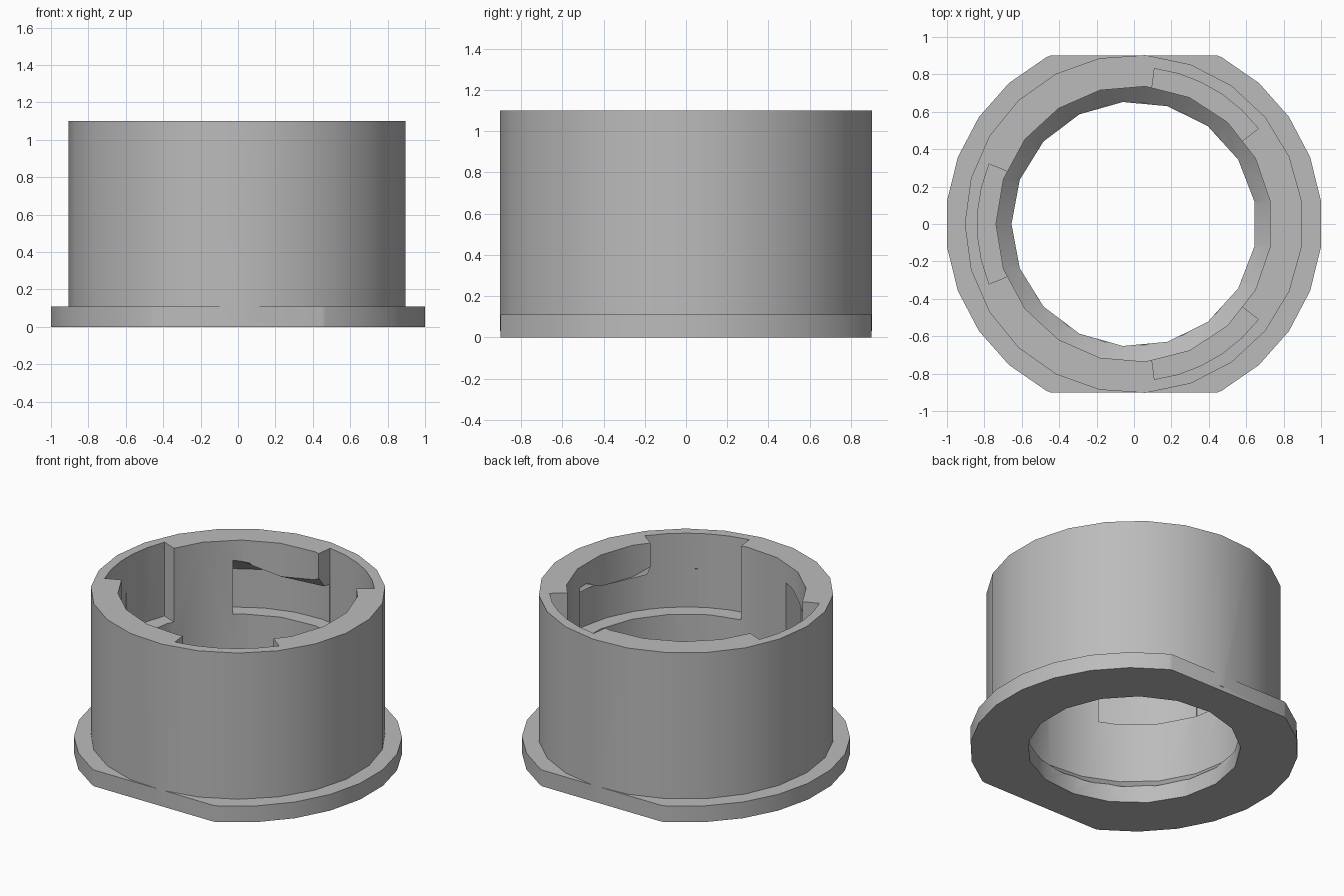
import bpy, bmesh, math

if "Cube" in bpy.data.objects:
    bpy.data.objects.remove(bpy.data.objects["Cube"], do_unlink=True)

HEIGHT = 1.1
FLANGE_H = 0.11
SLOT_FLOOR = 0.6

grey = bpy.data.materials.new("plain_grey")
grey.use_nodes = True
colour = (0.5, 0.5, 0.5, 1)
grey.diffuse_color = colour
grey.node_tree.nodes["Principled BSDF"].inputs["Base Color"].default_value = colour


def loft(name, rings):
    """Solid through a stack of rings that share one vertex count."""
    bm = bmesh.new()
    loops = [[bm.verts.new(p) for p in ring] for ring in rings]
    n = len(loops[0])
    for low, high in zip(loops, loops[1:]):
        for i in range(n):
            j = (i + 1) % n
            bm.faces.new((low[i], low[j], high[j], high[i]))
    bm.faces.new(loops[0][::-1])
    bm.faces.new(loops[-1])
    bmesh.ops.recalc_face_normals(bm, faces=bm.faces)
    mesh = bpy.data.meshes.new(name)
    bm.to_mesh(mesh)
    bm.free()
    mesh.materials.append(grey)
    obj = bpy.data.objects.new(name, mesh)
    bpy.context.collection.objects.link(obj)
    return obj


def ring(radius, z, sides, start=math.pi):
    return [(radius * math.cos(start + math.tau * i / sides),
             radius * math.sin(start + math.tau * i / sides), z) for i in range(sides)]


def revolve(name, profile, sides, start=math.pi):
    return loft(name, [ring(r, z, sides, start) for r, z in profile])


def sector(name, start, end, top_of):
    """Wedge-shaped cutter whose ceiling height depends on the radius."""
    inner, outer, steps = 0.6, 0.838, 2 * round((end - start) / 30) + 1
    angles = [math.radians(start + (end - start) * i / steps) for i in range(steps + 1)]
    path = [(outer, a) for a in angles] + [(inner, a) for a in reversed(angles)]
    flat = [(r * math.cos(a), r * math.sin(a), r) for r, a in path]
    return loft(name, [[(x, y, SLOT_FLOOR) for x, y, r in flat],
                       [(x, y, top_of(r)) for x, y, r in flat]])


def combine(target, tool, operation):
    mod = target.modifiers.new(operation, "BOOLEAN")
    mod.operation, mod.object, mod.solver = operation, tool, "EXACT"
    bpy.ops.object.select_all(action="DESELECT")
    bpy.context.view_layer.objects.active = target
    target.select_set(True)
    bpy.ops.object.modifier_apply(modifier=mod.name)
    bpy.data.objects.remove(tool, do_unlink=True)


# Flange with two parallel flats
body = revolve("bayonet_socket", [(1.0073, 0), (1.0073, FLANGE_H)], 26, math.pi / 2)
flats = loft("flats", [[(-2, -0.9, z), (2, -0.9, z), (2, 0.9, z), (-2, 0.9, z)]
                       for z in (-1, 1)])
combine(body, flats, "INTERSECT")

# Barrel standing on the flange
barrel = revolve("barrel", [(0.905, 0.03), (0.905, HEIGHT)], 23)
combine(body, barrel, "UNION")

# Bore: narrow hole, then a chamfer opening to the wide bore
hole = revolve("hole", [(0.655, -0.1), (0.655, 0.3)], 17)
combine(body, hole, "DIFFERENCE")
bore = revolve("bore", [(0.65, FLANGE_H), (0.738, 0.195), (0.738, HEIGHT + 0.1)], 19)
combine(body, bore, "DIFFERENCE")

# Three entry notches, each leading to an undercut with a sloped ceiling
for centre in (60, 180, 300):
    notch = sector("notch", centre - 22.5, centre + 22.5, lambda r: HEIGHT + 0.1)
    combine(body, notch, "DIFFERENCE")
    undercut = sector("undercut", centre, centre + 67.5, lambda r: 0.86 + 0.838 - r)
    combine(body, undercut, "DIFFERENCE")

bpy.ops.object.shade_smooth_by_angle(angle=math.radians(25))
